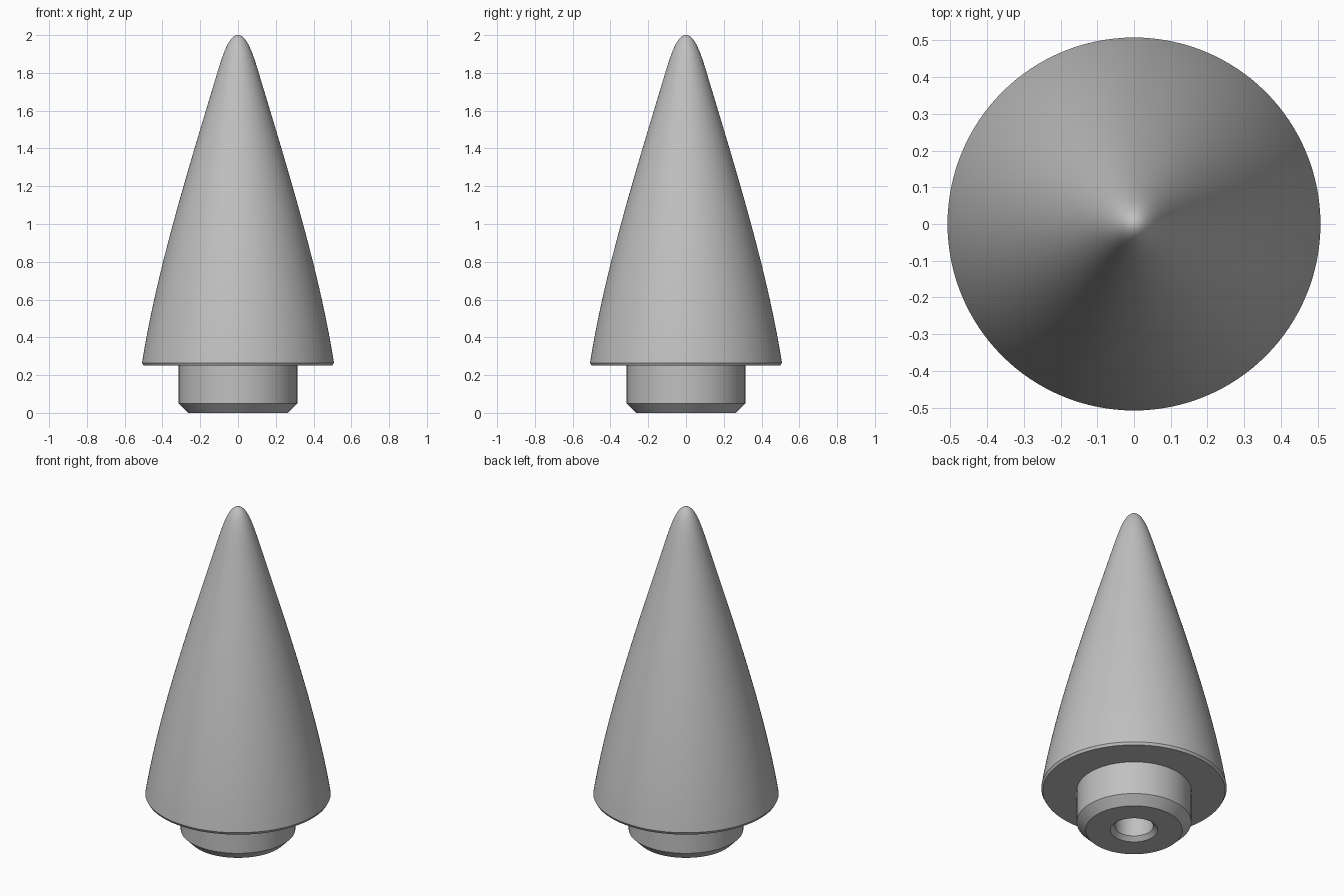
import bpy
import bmesh
import math
from mathutils import Vector
from mathutils.geometry import interpolate_bezier

SEGMENTS = 128

if "Cube" in bpy.data.objects:
    bpy.data.objects.remove(bpy.data.objects["Cube"])

# Single plain material
grey = bpy.data.materials.new("light_grey")
grey.use_nodes = True
colour = (0.53, 0.53, 0.53, 1)
grey.diffuse_color = colour
grey.node_tree.nodes["Principled BSDF"].inputs["Base Color"].default_value = colour


def curve(points, count):
    """Sample a cubic curve through (radius, height) handles."""
    handles = [Vector((r, 0, z)) for r, z in points]
    return [(p.x, p.z) for p in interpolate_bezier(*handles, count)]


def lathe(name, profile):
    """Spin a (radius, height) profile around the z axis."""
    bm = bmesh.new()
    verts = [bm.verts.new((r, 0, z)) for r, z in profile]
    edges = [bm.edges.new(pair) for pair in zip(verts, verts[1:])]
    bmesh.ops.spin(bm, geom=verts + edges, cent=(0, 0, 0), axis=(0, 0, 1),
                   angle=math.tau, steps=SEGMENTS, use_duplicate=False)
    bmesh.ops.remove_doubles(bm, verts=bm.verts, dist=0.0001)
    bmesh.ops.recalc_face_normals(bm, faces=bm.faces)
    mesh = bpy.data.meshes.new(name)
    bm.to_mesh(mesh)
    bm.free()
    mesh.materials.append(grey)
    obj = bpy.data.objects.new(name, mesh)
    bpy.context.collection.objects.link(obj)
    bpy.ops.object.select_all(action="DESELECT")
    obj.select_set(True)
    bpy.context.view_layer.objects.active = obj
    bpy.ops.object.shade_smooth_by_angle(angle=math.radians(25))
    return obj


# Tapered nose: flat underside, small rim chamfer, bowed flank, rounded tip
flank = curve([(0.508, 0.265), (0.43, 0.76), (0.26, 1.3), (0.11, 1.8)], 28)
tip = curve([(0.11, 1.8), (0.075, 1.915), (0.045, 2), (0, 2)], 20)
lathe("nose_cone", [(0, 0.25), (0.5, 0.25)] + flank + tip[1:])

# Mounting collar: chamfered foot with a countersunk blind bore
bore = [(0, 0.24), (0.106, 0.24), (0.106, 0.024), (0.13, 0)]
lathe("collar", bore + [(0.265, 0), (0.314, 0.05), (0.314, 0.25), (0, 0.25)])
